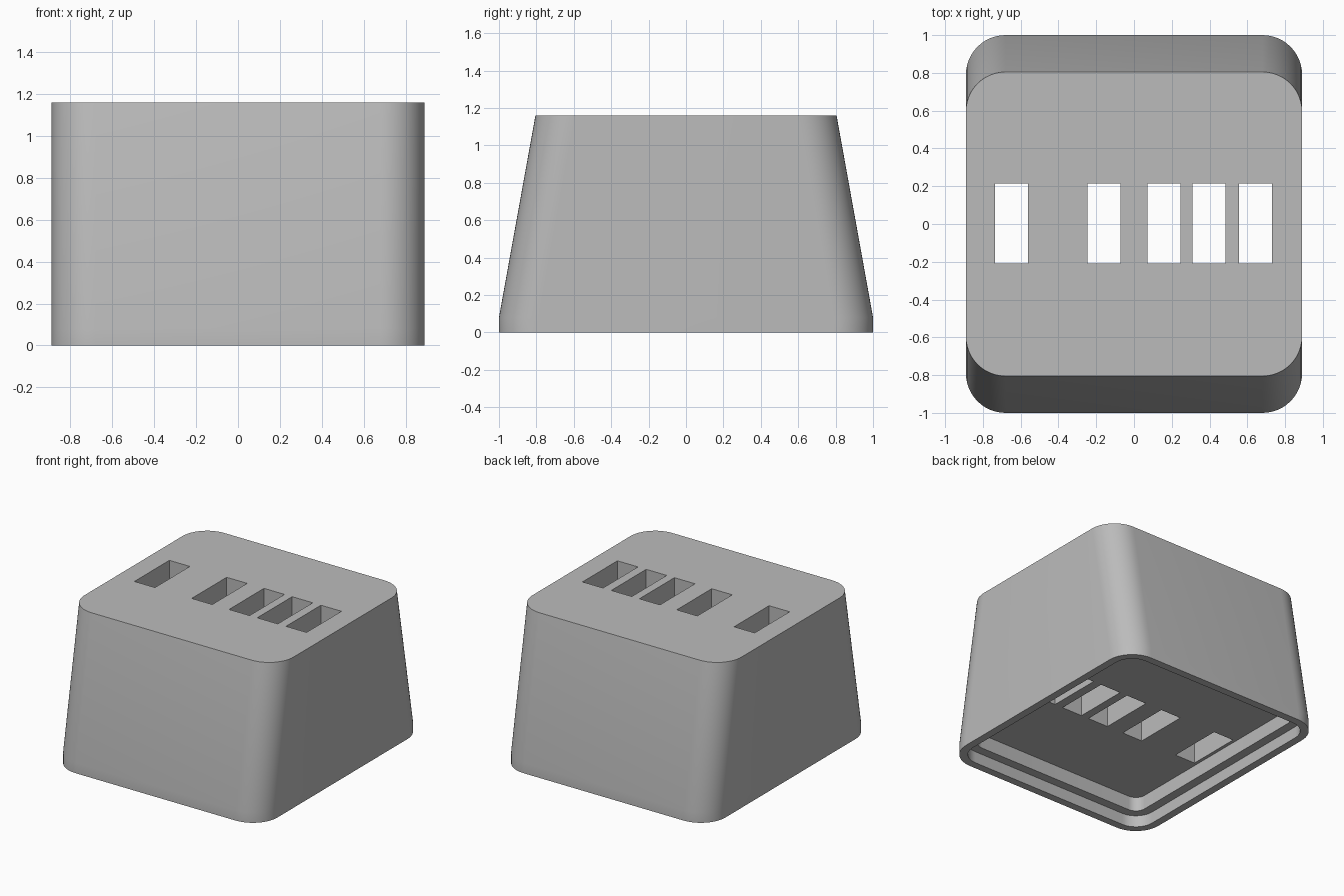
import bpy, bmesh, math

# Remove the default cube only
cube = bpy.data.objects.get("Cube")
if cube:
    bpy.data.objects.remove(cube, do_unlink=True)

# Material
grey = bpy.data.materials.new("plain_grey")
grey.use_nodes = True
COLOUR = (0.5, 0.5, 0.5, 1)
grey.diffuse_color = COLOUR
grey.node_tree.nodes["Principled BSDF"].inputs["Base Color"].default_value = COLOUR

STEPS = 12                      # segments per rounded corner
HALF_X, HALF_Y, RADIUS = 0.89, 1.0, 0.21
TOP_Y, HEIGHT, SKIRT = 0.805, 1.16, 0.08


def ring(bm, hx, hy, r, z):
    """Rounded rectangle of vertices at height z."""
    verts = []
    for k, (sx, sy) in enumerate([(1, 1), (-1, 1), (-1, -1), (1, -1)]):
        for i in range(STEPS + 1):
            a = math.pi / 2 * (k + i / STEPS)
            verts.append(bm.verts.new((sx * (hx - r) + r * math.cos(a),
                                       sy * (hy - r) + r * math.sin(a), z)))
    return verts


def make_object(name, bm):
    bmesh.ops.recalc_face_normals(bm, faces=bm.faces)
    mesh = bpy.data.meshes.new(name)
    bm.to_mesh(mesh)
    bm.free()
    mesh.materials.append(grey)
    obj = bpy.data.objects.new(name, mesh)
    bpy.context.collection.objects.link(obj)
    return obj


# Tapered body: stepped recess underneath, skirt, sloped walls, flat top
RIM, LEDGE = 0.06, 0.13         # inward offsets of the two recess walls
LEDGE_Z, FLOOR_Z = 0.09, 0.2


def inset(bm, d, z):
    return ring(bm, HALF_X - d, HALF_Y - d, RADIUS - d, z)


bm = bmesh.new()
rings = [
    inset(bm, LEDGE, FLOOR_Z),
    inset(bm, LEDGE, LEDGE_Z),
    inset(bm, RIM, LEDGE_Z),
    inset(bm, RIM, 0),
    inset(bm, 0, 0),
    inset(bm, 0, SKIRT),
    ring(bm, HALF_X, TOP_Y, RADIUS, HEIGHT),
]
for low, high in zip(rings, rings[1:]):
    for i in range(len(low)):
        j = (i + 1) % len(low)
        bm.faces.new((low[i], low[j], high[j], high[i]))
bm.faces.new(rings[0])
bm.faces.new(rings[-1])
body = make_object("tapered_body", bm)

# Row of slots running from the top down into the recess
bm = bmesh.new()
for x in (-0.648, -0.16, 0.158, 0.398, 0.643):
    box = bmesh.ops.create_cube(bm, size=1)["verts"]
    bmesh.ops.scale(bm, vec=(0.175, 0.425, 2), verts=box)
    bmesh.ops.translate(bm, vec=(x, 0.003, 1.15), verts=box)
cutter = make_object("slot_cutter", bm)
cutter.hide_render = True

cut = body.modifiers.new("slots", 'BOOLEAN')
cut.operation = 'DIFFERENCE'
cut.solver = 'EXACT'
cut.object = cutter

bpy.ops.object.select_all(action='DESELECT')
body.select_set(True)
bpy.context.view_layer.objects.active = body
bpy.ops.object.modifier_apply(modifier=cut.name)
bpy.data.objects.remove(cutter, do_unlink=True)
bpy.ops.object.shade_smooth_by_angle(angle=math.radians(30))
